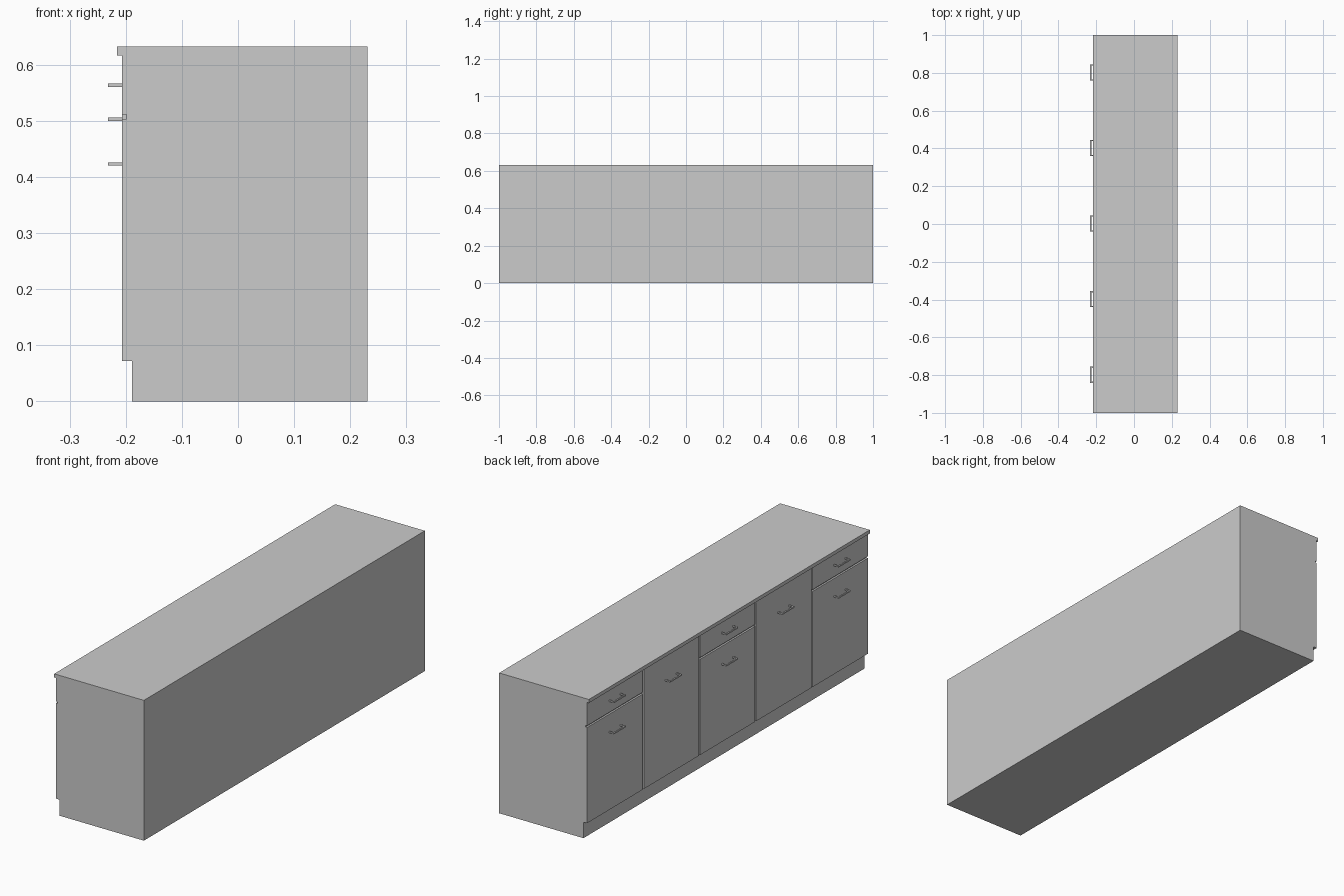
import bpy
import bmesh

if "Cube" in bpy.data.objects:
    bpy.data.objects.remove(bpy.data.objects["Cube"])


def prism(name, outline, axis, lo, hi):
    """Extrude an outline: axis 'y' takes (x, z) points, axis 'z' takes (x, y) points."""
    bm = bmesh.new()
    place = (lambda a, b: (a, lo, b)) if axis == 'y' else (lambda a, b: (a, b, lo))
    face = bm.faces.new([bm.verts.new(place(a, b)) for a, b in outline])
    moved = bmesh.ops.extrude_face_region(bm, geom=[face])['geom']
    step = (0, hi - lo, 0) if axis == 'y' else (0, 0, hi - lo)
    bmesh.ops.translate(bm, vec=step, verts=[v for v in moved if isinstance(v, bmesh.types.BMVert)])
    bmesh.ops.recalc_face_normals(bm, faces=bm.faces)
    mesh = bpy.data.meshes.new(name)
    bm.to_mesh(mesh)
    bm.free()
    obj = bpy.data.objects.new(name, mesh)
    bpy.context.collection.objects.link(obj)
    return obj


BACK, FRONT, INNER, KICK = 0.231, -0.207, -0.199, -0.189
TOE, TOP, HEIGHT = 0.072, 0.616, 0.632
GAP = 0.008


def panel(name, y0, y1, z0, z1):
    prism(name, [(FRONT, z0), (INNER, z0), (INNER, z1), (FRONT, z1)], 'y', y0, y1)


def handle(name, y, z):
    # U-shaped pull, open toward the panel
    out, t, w, h = -0.232, 0.006, 0.0425, 0.006
    prism(name, [(FRONT, y - w), (out, y - w), (out, y + w), (FRONT, y + w),
                 (FRONT, y + w - t), (out + t, y + w - t),
                 (out + t, y - w + t), (FRONT, y - w + t)], 'z', z - h / 2, z + h / 2)


# Carcass with recessed plinth
prism("carcass", [(BACK, 0), (KICK, 0), (KICK, TOE), (INNER, TOE), (INNER, TOP), (BACK, TOP)], 'y', -1, 1)

# Worktop overhanging the fronts
prism("worktop", [(BACK, TOP), (-0.216, TOP), (-0.216, HEIGHT), (BACK, HEIGHT)], 'y', -1, 1)

# Five bays: drawer over door alternating with full-height doors
for i in range(5):
    centre = -0.8 + 0.4 * i
    y0 = centre - 0.2 + (GAP / 2 if i > 0 else 0)
    y1 = centre + 0.2 - (GAP / 2 if i < 4 else 0)
    pull = centre + 0.002
    if i % 2 == 0:
        panel(f"short_door_{i}", y0, y1, TOE, 0.503)
        panel(f"drawer_front_{i}", y0, y1, 0.503 + GAP, TOP)
        handle(f"short_door_handle_{i}", pull, 0.423)
        handle(f"drawer_handle_{i}", pull, 0.5635)
    else:
        panel(f"tall_door_{i}", y0, y1, TOE, TOP)
        handle(f"tall_door_handle_{i}", pull, 0.503)
